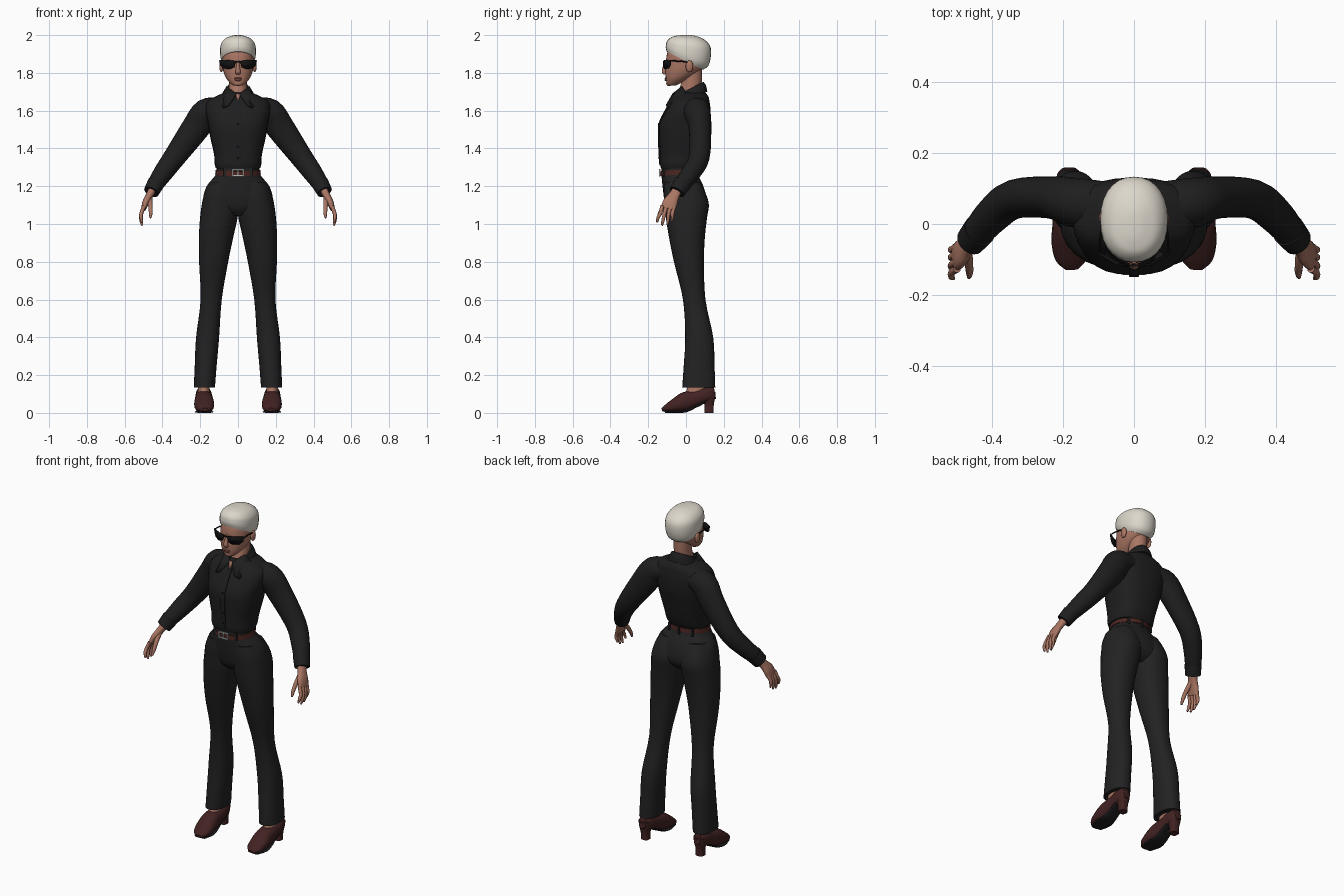
import bpy, bmesh, math
from mathutils import Vector

cube = bpy.data.objects.get("Cube")
if cube:
    bpy.data.objects.remove(cube)


def material(name, color):
    mat = bpy.data.materials.new(name)
    mat.use_nodes = True
    rgba = (*color, 1)
    mat.diffuse_color = rgba
    shader = mat.node_tree.nodes["Principled BSDF"]
    shader.inputs["Base Color"].default_value = rgba
    shader.inputs["Roughness"].default_value = 0.8
    return mat


SHIRT = material("shirt black", (.013, .013, .013))
TROUSER = material("trouser black", (.016, .016, .016))
SKIN = material("skin", (.4, .18, .125))
LIP = material("lip", (.3, .1, .08))
HAIR = material("pale hair", (.72, .68, .6))
SHOE = material("maroon leather", (.055, .016, .016))
SOLE = material("sole black", (.012, .012, .014))
BELT = material("belt brown", (.07, .018, .015))
METAL = material("silver", (.5, .5, .5))
GLASS = material("glasses black", (.006, .006, .006))


def finish(name, bm, mat):
    """Turn a bmesh into a smooth-shaded object with one material."""
    bmesh.ops.recalc_face_normals(bm, faces=bm.faces)
    mesh = bpy.data.meshes.new(name)
    bm.to_mesh(mesh)
    bm.free()
    mesh.materials.append(mat)
    obj = bpy.data.objects.new(name, mesh)
    bpy.context.collection.objects.link(obj)
    bpy.ops.object.select_all(action='DESELECT')
    obj.select_set(True)
    bpy.context.view_layer.objects.active = obj
    bpy.ops.object.shade_smooth_by_angle(angle=math.radians(45))
    return obj


def refine(rows, steps):
    """Catmull-Rom interpolation between rows of numbers."""
    out = []
    last = len(rows) - 1
    for i in range(last):
        a, b, c, d = rows[max(i - 1, 0)], rows[i], rows[i + 1], rows[min(i + 2, last)]
        for s in range(steps):
            t = s / steps
            out.append([q + t / 2 * (r - p + t * (2 * p - 5 * q + 4 * r - w + t * (3 * (q - r) + w - p)))
                        for p, q, r, w in zip(a, b, c, d)])
    return out + [list(rows[-1])]


def skin_rings(name, rings, mat, power, n):
    """Bridge superellipse rings given as centre and two half axes."""
    def shape(value):
        return math.copysign(abs(value) ** (2 / power), value)
    bm = bmesh.new()
    loops = []
    for centre, u, v in rings:
        angles = [2 * math.pi * k / n for k in range(n)]
        loops.append([bm.verts.new(centre + u * shape(math.cos(a)) + v * shape(math.sin(a))) for a in angles])
    for low, high in zip(loops, loops[1:]):
        for k in range(n):
            j = (k + 1) % n
            bm.faces.new((low[k], low[j], high[j], high[k]))
    bm.faces.new(loops[0])
    bm.faces.new(loops[-1])
    return finish(name, bm, mat)


def stack(name, rows, mat, side=1, power=2, n=28, steps=4):
    """Loft of level rings: z, x min, x max, y min, y max, slope along y."""
    rings = []
    for z, x0, x1, y0, y1, slope in refine([(*r, 0)[:6] for r in rows], steps):
        depth = (y1 - y0) / 2
        rings.append((Vector((side * (x0 + x1) / 2, (y0 + y1) / 2, z)),
                      Vector(((x1 - x0) / 2, 0, 0)), Vector((0, depth, slope * depth))))
    return skin_rings(name, rings, mat, power, n)


def centred(rows):
    return [(z, -r, r, *rest) for z, r, *rest in rows]


def sweep(name, rows, mat, side=1, power=2, n=16, steps=4):
    """Loft along a path: x, y, z, half width, half depth."""
    rows = refine(rows, steps)
    points = [Vector((side * r[0], r[1], r[2])) for r in rows]
    rings = []
    for i, row in enumerate(rows):
        t = (points[min(i + 1, len(rows) - 1)] - points[max(i - 1, 0)]).normalized()
        u = t.cross(Vector((0, 0, 1)) if abs(t.y) > .7 else Vector((0, 1, 0))).normalized()
        rings.append((points[i], u * row[3], u.cross(t) * row[4]))
    return skin_rings(name, rings, mat, power, n)


def plate(name, points, mat, side=1, thick=.006):
    bm = bmesh.new()
    bm.faces.new([bm.verts.new((side * x, y, z)) for x, y, z in points])
    obj = finish(name, bm, mat)
    solid = obj.modifiers.new("thickness", 'SOLIDIFY')
    solid.thickness = thick
    solid.offset = 0
    return obj


def ball(name, centre, size, mat):
    bm = bmesh.new()
    bmesh.ops.create_uvsphere(bm, u_segments=14, v_segments=10, radius=1)
    bmesh.ops.scale(bm, vec=size, verts=bm.verts)
    bmesh.ops.translate(bm, vec=centre, verts=bm.verts)
    return finish(name, bm, mat)


def box(name, centre, size, mat):
    bm = bmesh.new()
    bmesh.ops.create_cube(bm, size=1)
    bmesh.ops.scale(bm, vec=size, verts=bm.verts)
    bmesh.ops.translate(bm, vec=centre, verts=bm.verts)
    return finish(name, bm, mat)


# Shirt body and collar
stack("shirt_body", centred([
    (1.295, .117, -.132, .062), (1.32, .124, -.138, .075), (1.37, .127, -.139, .092),
    (1.46, .147, -.142, .112), (1.53, .158, -.14, .128), (1.6, .172, -.106, .13),
    (1.645, .165, -.078, .125), (1.675, .12, -.06, .118), (1.7, .06, -.045, .1)]), SHIRT, power=2.5)
stack("collar_band", centred([(1.665, .088, -.068, .113, .4), (1.695, .073, -.06, .106, .45),
                              (1.717, .06, -.052, .092, .5)]), SHIRT)
sweep("button_placket", [(0, y, z, .014, .004) for y, z in (
    (-.137, 1.31), (-.141, 1.37), (-.144, 1.46), (-.142, 1.53), (-.109, 1.6), (-.075, 1.655))], SHIRT, power=4)
for k in range(4):
    ball(f"shirt_button_{k + 1}", (0, -.145 + .002 * (k == 0), 1.35 + .06 * k), (.006, .004, .006), GLASS)
plate("open_neck", [(-.014, -.064, 1.69), (.014, -.064, 1.69), (0, -.086, 1.645)], SKIN)

# Trousers seat, belt and buckle
stack("trouser_seat", centred([
    (1.3, .112, -.13, .058), (1.26, .118, -.13, .064), (1.2, .166, -.124, .092),
    (1.13, .185, -.115, .11), (1.08, .17, -.1, .1), (1.045, .12, -.07, .06)]), TROUSER, power=2.2)
stack("belt", centred([(1.262, .121, -.137, .068, .08), (1.287, .118, -.137, .066, .08)]), BELT, steps=1)
for z in (1.256, 1.288):
    box("buckle_bar", (0, -.139, z), (.062, .008, .007), METAL)
for x in (-.028, 0, .028):
    box("buckle_post", (x, -.139, 1.272), (.007, .008, .032), METAL)
for x, y in ((.07, -.117), (.075, .048), (0, .067)):
    for side in (1, -1):
        box("belt_loop", (side * x, y, 1.275), (.012, .012, .045), TROUSER)

# Neck, head and face
stack("neck", centred([(1.64, .06, -.05, .09), (1.7, .05, -.04, .08),
                       (1.76, .047, -.022, .084), (1.83, .05, -.02, .085)]), SKIN)
stack("head", centred([
    (1.732, .022, -.094, -.055), (1.742, .038, -.102, -.035), (1.772, .063, -.107, .02),
    (1.81, .078, -.109, .074), (1.85, .084, -.106, .1), (1.9, .084, -.101, .11),
    (1.95, .07, -.08, .1), (1.98, .03, -.04, .05)]), SKIN, power=2.2)
sweep("nose", [(0, -.104, 1.865, .007, .006), (0, -.111, 1.835, .009, .01),
               (0, -.116, 1.807, .014, .012), (0, -.109, 1.795, .012, .007)], SKIN)
ball("upper_lip", (0, -.106, 1.771), (.021, .007, .005), LIP)
ball("lower_lip", (0, -.105, 1.763), (.018, .008, .006), LIP)
ball("chin", (0, -.09, 1.744), (.022, .015, .014), SKIN)

# Cropped hair with a hairline that drops toward the nape
stack("hair", centred([
    (1.865, .085, -.102, .09, -.5), (1.885, .093, -.107, .118, -.42), (1.92, .095, -.106, .132, -.25),
    (1.955, .089, -.1, .128, -.12), (1.983, .066, -.08, .095, -.06), (1.997, .03, -.05, .045, 0),
    (2, .008, -.02, .015, 0)]), HAIR, power=2.2)

# Sunglasses bridge
box("glasses_bridge", (0, -.117, 1.858), (.03, .006, .008), GLASS)

for side, label in ((1, "left_"), (-1, "right_")):
    # Face side parts
    plate(label + "lens", [(.012, -.118, 1.863), (.05, -.112, 1.868), (.098, -.083, 1.868), (.094, -.083, 1.84),
                           (.078, -.094, 1.824), (.045, -.112, 1.82), (.02, -.118, 1.83)], GLASS, side)
    sweep(label + "temple", [(.097, -.083, 1.863, .003, .004), (.094, -.03, 1.862, .003, .004),
                             (.089, .025, 1.853, .003, .004)], GLASS, side, n=8)
    ball(label + "ear", (side * .088, .018, 1.835), (.011, .02, .031), SKIN)

    # Pointed collar leaf
    plate(label + "collar_leaf", [(.008, -.068, 1.69), (.058, -.02, 1.728), (.09, .01, 1.675),
                                  (.078, -.098, 1.615), (.05, -.105, 1.628)], SHIRT, side, .008)

    # Sleeve and cuff
    sweep(label + "sleeve", [
        (.09, .05, 1.61, .055, .07), (.165, .06, 1.592, .074, .07), (.225, .074, 1.508, .074, .06),
        (.335, .07, 1.355, .059, .055), (.4, .022, 1.265, .051, .05), (.45, -.038, 1.19, .04, .042)],
        SHIRT, side, n=24)
    sweep(label + "cuff", [(.434, -.018, 1.216, .046, .048), (.459, -.048, 1.17, .041, .043)], SHIRT, side, n=24, steps=1)

    # Hand with four fingers and a thumb
    sweep(label + "palm", [(.448, -.04, 1.19, .022, .026), (.47, -.063, 1.15, .019, .029),
                           (.488, -.083, 1.115, .018, .039), (.5, -.095, 1.08, .013, .038)], SKIN, side, power=2.4)
    for finger, offset, tip in (("index", -.033, 1.008), ("middle", -.011, .992),
                                ("ring", .011, .996), ("little", .031, 1.015)):
        y = -.093 + offset
        sweep(label + finger + "_finger", [
            (.497, y, 1.095, .011, .011), (.512, y - .01, 1.055, .01, .01),
            (.513, y - .016 + offset * .2, tip + .025, .009, .009),
            (.507, y - .02 + offset * .2, tip, .005, .005)], SKIN, side, n=10, steps=3)
    sweep(label + "thumb", [(.468, -.075, 1.14, .014, .016), (.464, -.112, 1.1, .012, .013),
                            (.462, -.138, 1.06, .01, .01), (.464, -.15, 1.032, .005, .005)], SKIN, side, n=10, steps=3)

    # Trouser leg
    stack(label + "trouser_leg", [
        (1.22, .01, .15, -.115, .075), (1.16, -.005, .178, -.118, .105), (1.1, -.005, .192, -.113, .121),
        (1.03, .003, .201, -.106, .111), (.93, .025, .207, -.09, .1), (.8, .052, .206, -.064, .095),
        (.6, .086, .198, -.016, .103), (.4, .1, .222, -.004, .144), (.25, .113, .229, -.012, .151),
        (.135, .122, .234, -.02, .155)], TROUSER, side, power=2.2)

    # Heeled shoe: ankle, upper, sole and heel block
    stack(label + "ankle", [(.08, .145, .215, -.015, .11), (.12, .15, .212, .003, .11),
                            (.2, .15, .215, .02, .11)], SKIN, side)
    sweep(label + "shoe_upper", [(x, y, (low + high) / 2, wide, (high - low) / 2) for x, y, low, high, wide in (
        (.182, .153, .075, .14, .022), (.182, .12, .06, .14, .04), (.181, .06, .038, .122, .045),
        (.18, 0, .012, .112, .049), (.179, -.05, .004, .082, .053), (.176, -.1, .003, .047, .044),
        (.174, -.127, .008, .026, .018))], SHOE, side, power=2.4, n=20)
    sweep(label + "shoe_sole", [(.181, .1, .058, .036, .007), (.18, .05, .033, .036, .007), (.18, 0, .01, .042, .007),
                                (.179, -.05, .005, .049, .005), (.176, -.11, .005, .034, .005)],
          SOLE, side, power=3, n=20)
    stack(label + "shoe_heel", [(0, .158, .206, .098, .146), (.04, .158, .206, .098, .147),
                                (.075, .15, .214, .088, .153), (.11, .146, .218, .08, .157)], SHOE, side, power=3)
